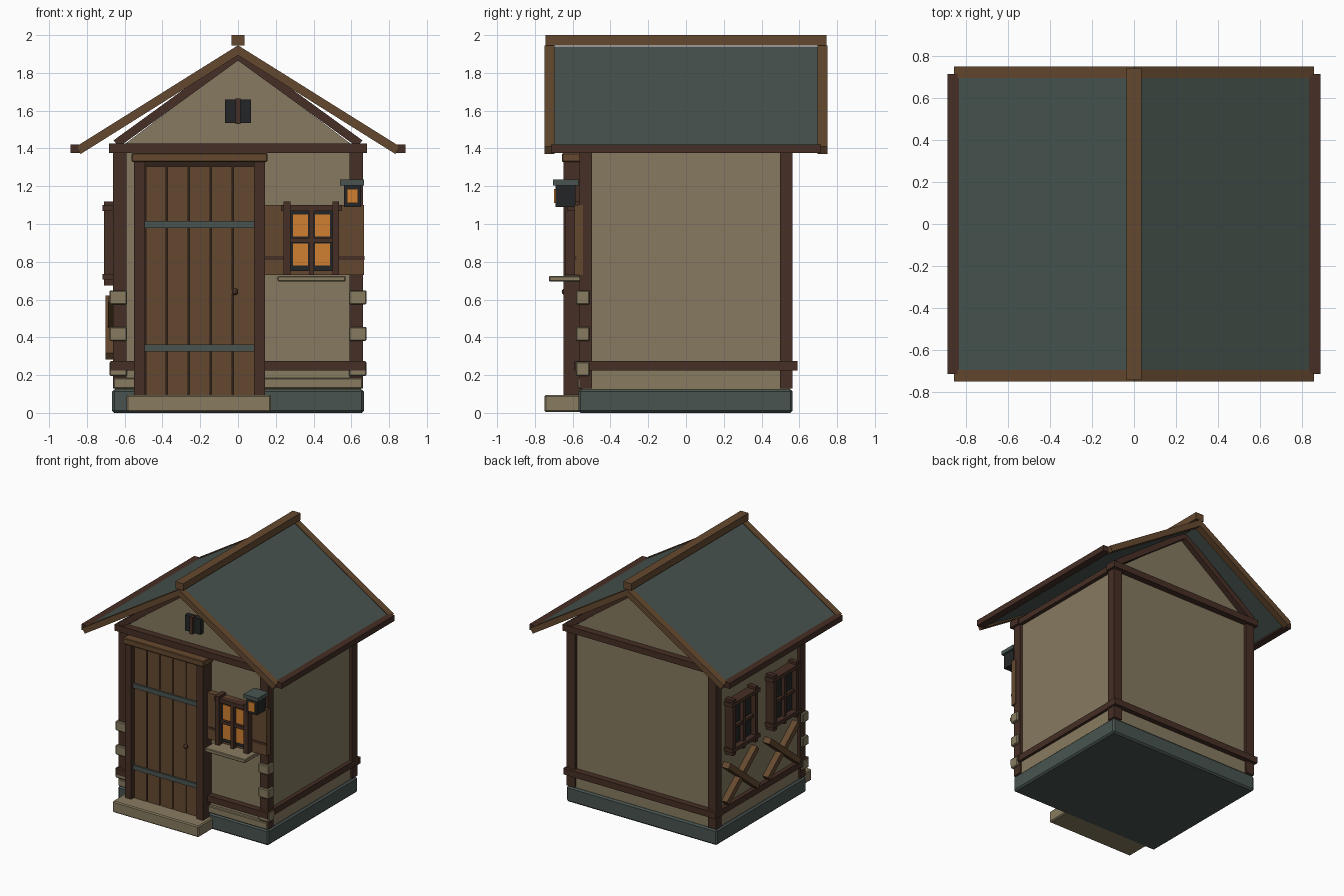
import bpy, bmesh, math
from mathutils import Vector

if "Cube" in bpy.data.objects:
    bpy.data.objects.remove(bpy.data.objects["Cube"])


def material(name, rgb):
    m = bpy.data.materials.new(name)
    lin = [(c / 255 / 12.92) if c < 10 else ((c / 255 + 0.055) / 1.055) ** 2.4 for c in rgb]
    m.diffuse_color = (*lin, 1)
    m.use_nodes = True
    m.node_tree.nodes["Principled BSDF"].inputs["Base Color"].default_value = m.diffuse_color
    return m


PLASTER = material("beige_plaster", (134, 122, 96))
STONE = material("pale_stone", (136, 124, 97))
SLATE = material("green_grey_slate", (72, 84, 79))
DARK = material("dark_timber", (70, 47, 37))
WOOD = material("brown_timber", (101, 73, 47))
GROOVE = material("groove_brown", (46, 34, 26))
CHAR = material("charcoal", (36, 37, 38))
GLOW = material("orange_glow", (208, 128, 48))


def finish(name, bm, mat, bevel=0):
    bmesh.ops.recalc_face_normals(bm, faces=bm.faces[:])
    me = bpy.data.meshes.new(name)
    bm.to_mesh(me)
    bm.free()
    ob = bpy.data.objects.new(name, me)
    bpy.context.collection.objects.link(ob)
    me.materials.append(mat)
    if bevel:
        mod = ob.modifiers.new("bevel", 'BEVEL')
        mod.width = bevel
        mod.segments = 1
    return ob


def prism(name, pts, y0, y1, mat, bevel=0):
    """Extrude an (x, z) profile from y0 to y1."""
    bm = bmesh.new()
    f = bm.faces.new([bm.verts.new((x, y0, z)) for x, z in pts])
    r = bmesh.ops.extrude_face_region(bm, geom=[f])
    vs = [v for v in r["geom"] if isinstance(v, bmesh.types.BMVert)]
    bmesh.ops.translate(bm, verts=vs, vec=(0, y1 - y0, 0))
    return finish(name, bm, mat, bevel)


def box(name, x0, x1, y0, y1, z0, z1, mat, bevel=0):
    x0, x1 = sorted((x0, x1))
    y0, y1 = sorted((y0, y1))
    return prism(name, [(x0, z0), (x1, z0), (x1, z1), (x0, z1)], y0, y1, mat, bevel)


def bar(name, a, b, w, axis, mat):
    """Square-cut beam from a to b; w = (in-plane width, width along axis)."""
    a, b, n = Vector(a), Vector(b), Vector(axis)
    s = (b - a).normalized().cross(n) * w[0] / 2
    n = n * w[1] / 2
    bm = bmesh.new()
    ring = [[bm.verts.new(p + i * s + j * n) for i, j in ((-1, -1), (1, -1), (1, 1), (-1, 1))]
            for p in (a, b)]
    for r in ring:
        bm.faces.new(r)
    for k in range(4):
        m = (k + 1) % 4
        bm.faces.new((ring[0][k], ring[0][m], ring[1][m], ring[1][k]))
    return finish(name, bm, mat)


# Foundation, plinth, plaster walls
box("foundation", -.667, .667, -.57, .565, 0, .125, SLATE, .012)
box("plinth", -.65, .65, -.55, .55, .12, .24, STONE)
box("plinth_front", -.66, .66, -.575, -.5, .13, .185, STONE, .005)
box("walls", -.64, .64, -.54, .54, .2, 1.41, PLASTER)

# Corner posts, sills, wall plates
for sx in (-1, 1):
    for sy in (-1, 1):
        box("corner_post", sx * .59, sx * .662, sy * .497, sy * .565, .13, 1.40, DARK)
    box("side_sill", sx * .6, sx * .672, -.55, .55, .225, .275, DARK)
    box("side_plate", sx * .6, sx * .67, -.55, .55, 1.375, 1.42, DARK)
    for z in (.195, .38, .573):
        box("corner_stone", sx * .587, sx * .68, -.583, -.51, z, z + .076, STONE, .006)
for sy in (-1, 1):
    box("end_sill", -.675, .675, sy * .5, sy * .59, .225, .275, DARK)
    box("tie_beam", -.682, .682, sy * .5, sy * .59, 1.375, 1.425, DARK)

# Gable and rake beams
prism("gable", [(-.63, 1.40), (.63, 1.40), (0, 1.875)], -.535, .535, PLASTER)
for sx in (-1, 1):
    for sy in (-1, 1):
        bar("rake_beam", (sx * .645, sy * .55, 1.425), (0, sy * .55, 1.893), (.045, .06), (0, 1, 0), DARK)

# Gable vent
box("vent", -.068, .068, -.575, -.53, 1.535, 1.66, CHAR)
box("vent_bar", -.012, .012, -.595, -.55, 1.53, 1.665, DARK)

# Roof slopes, bargeboards, eaves, ridge
for sx in (-1, 1):
    prism("roof_slope", [(0, 1.94), (sx * .85, 1.409), (sx * .835, 1.383), (0, 1.905)], -.71, .71, SLATE)
    for sy in (-1, 1):
        prism("bargeboard", [(0, 1.946), (sx * .857, 1.41), (sx * .834, 1.37), (0, 1.893)],
              sy * .695, sy * .75, WOOD)
    box("eave_board", sx * .83, sx * .888, -.715, .715, 1.375, 1.42, DARK)
box("ridge_beam", -.035, .035, -.743, .743, 1.945, 2.0, WOOD)

# Door with planks, iron straps, frame, step
box("door_step", -.59, .175, -.75, -.55, .005, .095, STONE, .008)
box("door_back", -.50, .10, -.60, -.53, .09, 1.33, GROOVE)
for i in range(5):
    x = -.492 + i * .116
    box("door_plank", x + .004, x + .112, -.615, -.59, .095, 1.305, WOOD)
for z in (.325, .98):
    box("door_strap", -.492, .087, -.627, -.60, z, z + .037, SLATE)
for x in (-.55, .086):
    box("door_post", x, x + .057, -.648, -.53, .09, 1.335, DARK)
box("door_lintel", -.563, .155, -.657, -.53, 1.328, 1.375, WOOD, .005)
bm = bmesh.new()
bmesh.ops.create_uvsphere(bm, u_segments=10, v_segments=6, radius=.018)
bmesh.ops.translate(bm, verts=bm.verts[:], vec=(-.016, -.64, .642))
finish("door_knob", bm, DARK)

# Timber panel behind front window
box("window_panel", .14, .668, -.59, -.545, .73, 1.10, WOOD)
box("panel_groove", .14, .669, -.594, -.58, .81, .83, DARK)


def window(name, c, z0, left, glass, half=.147):
    """Window centred at c; u runs along the wall, d is distance out of it."""
    def part(n, u0, u1, d0, d1, za, zb, mat):
        if left:
            box(name + n, -.66 - d0, -.66 - d1, c + u0, c + u1, za, zb, mat)
        else:
            box(name + n, c + u0, c + u1, -.59 - d0, -.59 - d1, za, zb, mat)
    zt = 1.12
    part("_recess", -half + .01, half - .01, -.04, .012, z0 + .02, zt - .03, CHAR)
    zm = (z0 + zt) / 2 - .01
    for s in (-1, 1):
        part("_post", s * half, s * (half - .037), -.04, .05, z0, zt, DARK)
        if glass:
            for a, b in ((zm + .018, 1.05), (z0 + .05, zm - .018)):
                part("_pane", s * .018, s * .098, .01, .018, a, b, GLOW)
    part("_mullion", -.013, .013, -.02, .04, z0, zt - .025, DARK)
    part("_crossbar", -half + .03, half - .03, -.02, .035, zm - .012, zm + .012, DARK)
    part("_top_rail", -half - .015, half + .015, -.04, .04 if not left else .058, 1.07, 1.10, DARK)
    if left:
        part("_bottom_rail", -half - .015, half + .015, -.04, .058, z0 + .03, z0 + .06, DARK)


window("front_window", .389, .73, False, True)
box("window_sill", .21, .57, -.725, -.54, .695, .725, STONE, .005)

# Left side windows and cross braces
for c in (-.26, .26):
    window("left_window", c, .675, True, False, .16)
    for s in (-1, 1):
        bar("cross_brace", (-.665 - .006 * s, c - .19 * s, .30), (-.665 - .006 * s, c + .19 * s, .605),
            (.045, .06), (1, 0, 0), WOOD)

# Lantern
box("lantern_body", .56, .652, -.69, -.585, 1.09, 1.205, CHAR)
box("lantern_glow", .577, .636, -.699, -.68, 1.11, 1.185, GLOW)
box("lantern_cap", .54, .668, -.703, -.57, 1.205, 1.235, SLATE)
